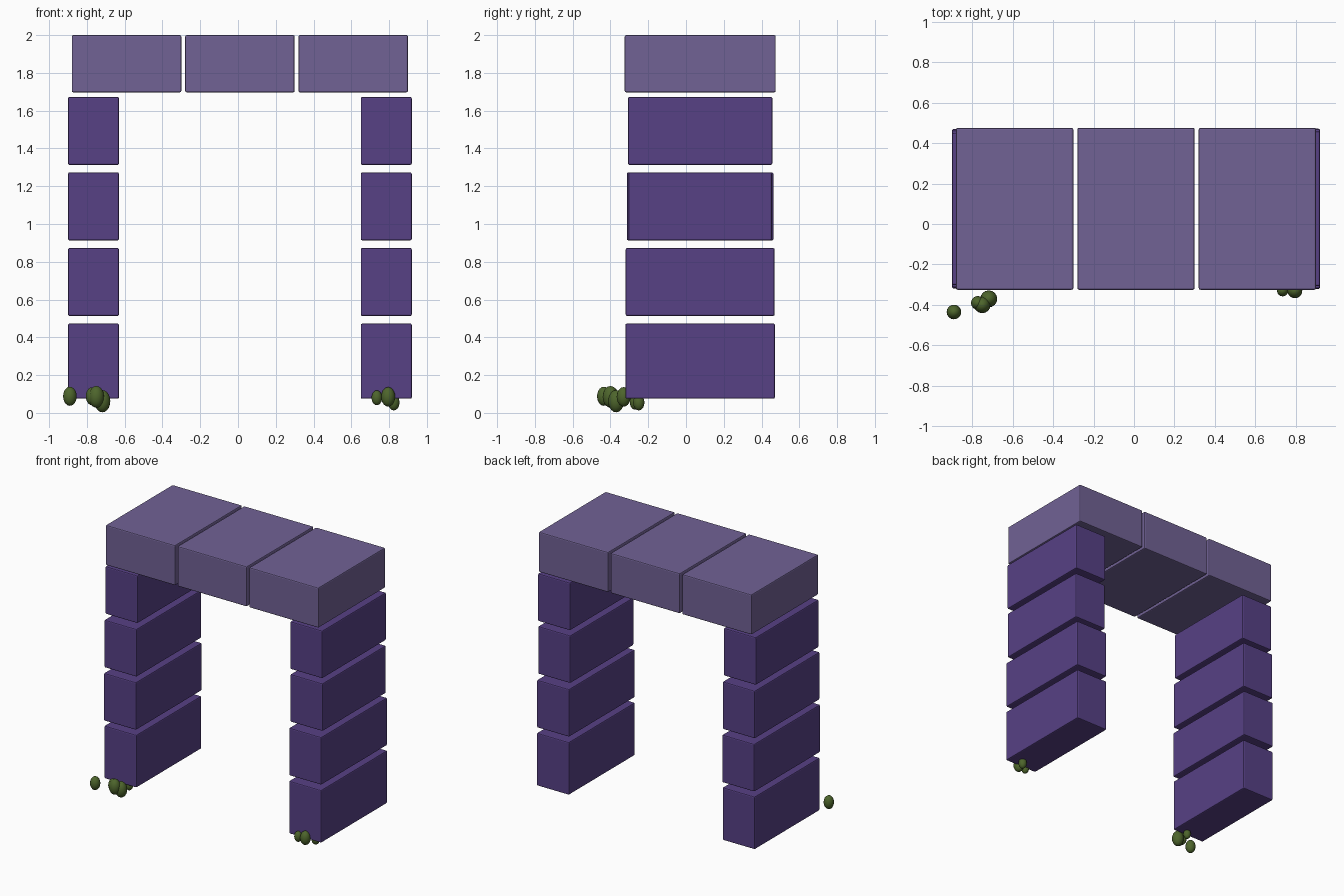
import bpy

if "Cube" in bpy.data.objects:
    bpy.data.objects.remove(bpy.data.objects["Cube"])

CY = 0.075  # depth centre of the arch


def material(name, rgb):
    m = bpy.data.materials.new(name)
    m.diffuse_color = (*rgb, 1)
    m.use_nodes = True
    m.node_tree.nodes["Principled BSDF"].inputs["Base Color"].default_value = m.diffuse_color
    return m


stone = material("dark_stone", (0.095, 0.052, 0.235))
cap_stone = material("light_stone", (0.165, 0.122, 0.30))
leaf = material("moss", (0.075, 0.13, 0.025))


def block(name, x0, x1, y0, y1, z0, z1, mat):
    bpy.ops.mesh.primitive_cube_add(
        size=1, location=((x0 + x1) / 2, (y0 + y1) / 2, (z0 + z1) / 2))
    ob = bpy.context.object
    ob.name = name
    ob.scale = (x1 - x0, y1 - y0, z1 - z0)
    bpy.ops.object.transform_apply(location=False, rotation=False, scale=True)
    bev = ob.modifiers.new("worn_edge", "BEVEL")
    bev.width = 0.008
    bev.segments = 2
    ob.data.materials.append(mat)


# Pillars: four stacked blocks each, given by height range and half depths
levels = [(0.075, 0.473), (0.513, 0.873), (0.913, 1.273), (1.313, 1.673)]
pillars = {
    "left": (-0.90, -0.63, (0.389, 0.394, 0.388, 0.376)),
    "right": (0.65, 0.92, (0.396, 0.394, 0.379, 0.382)),
}
for side, (x0, x1, depths) in pillars.items():
    for i, ((z0, z1), d) in enumerate(zip(levels, depths)):
        block(f"{side}_pillar_block_{i + 1}", x0, x1, CY - d, CY + d, z0, z1, stone)

# Lintel: three wide slabs
for i, x0 in enumerate((-0.88, -0.28, 0.32)):
    block(f"lintel_block_{i + 1}", x0, x0 + 0.58, -0.325, 0.475, 1.697, 2.0, cap_stone)

# Moss clumps at the pillar feet: x, y, z, radius
clumps = [
    (-0.89, -0.435, 0.088, 0.036), (-0.75, -0.40, 0.085, 0.041),
    (-0.718, -0.37, 0.062, 0.042), (-0.772, -0.39, 0.088, 0.034),
    (-0.72, -0.27, 0.055, 0.027),
    (0.735, -0.33, 0.08, 0.028), (0.795, -0.33, 0.085, 0.037),
    (0.825, -0.25, 0.055, 0.030),
]
for i, (x, y, z, r) in enumerate(clumps):
    bpy.ops.mesh.primitive_uv_sphere_add(
        segments=16, ring_count=10, radius=r, location=(x, y, z))
    ob = bpy.context.object
    ob.name = f"moss_clump_{i + 1}"
    ob.scale.z = 1.4
    bpy.ops.object.shade_smooth()
    ob.data.materials.append(leaf)
